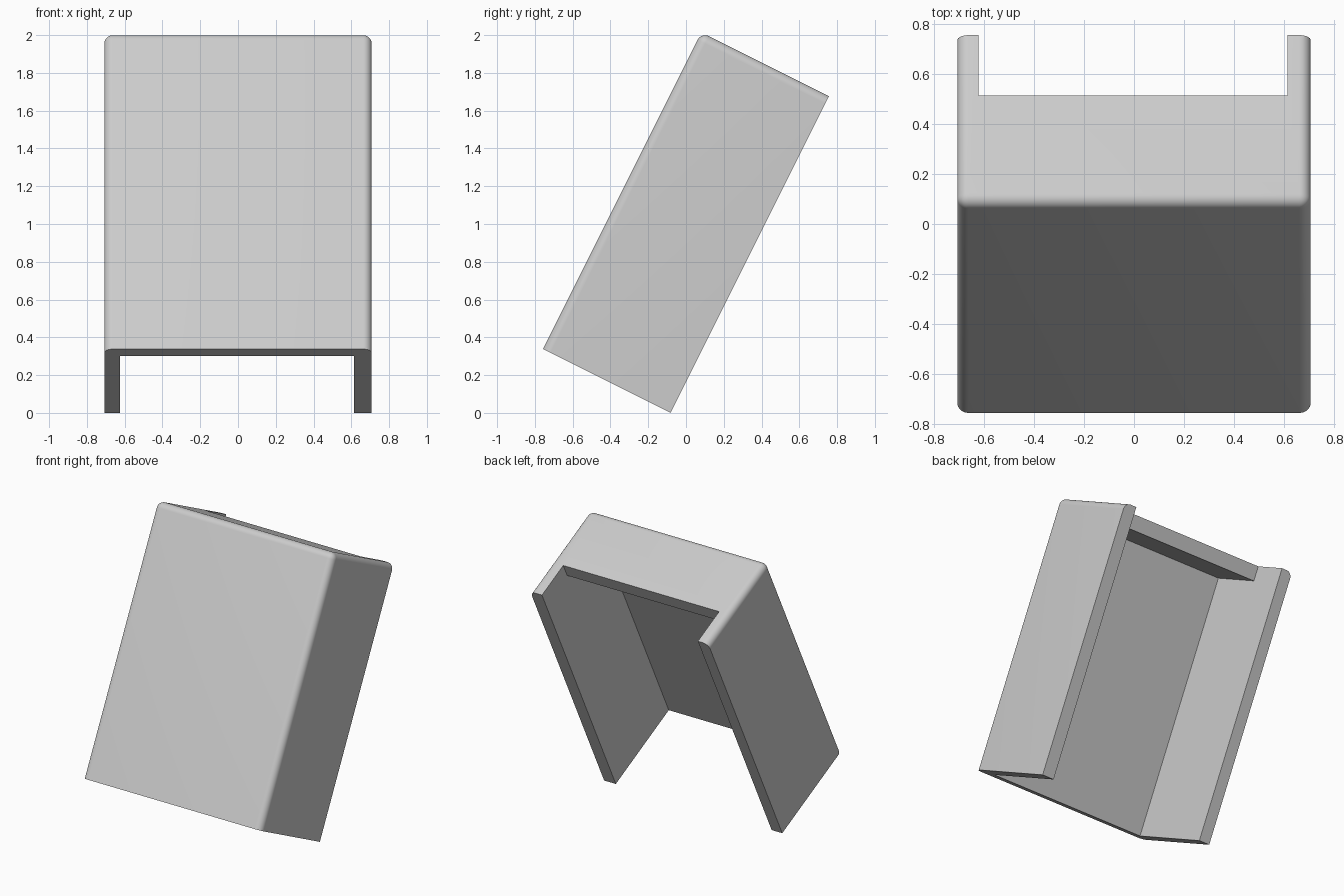
import bpy, bmesh, math
from mathutils import Matrix

if "Cube" in bpy.data.objects:
    bpy.data.objects.remove(bpy.data.objects["Cube"])

HALF_W, DEPTH, LENGTH = 0.708, 0.755, 1.875
RADIUS = 0.045
TILT = math.atan(0.5)


def make_object(name, bm):
    mesh = bpy.data.meshes.new(name)
    bmesh.ops.recalc_face_normals(bm, faces=bm.faces)
    bm.to_mesh(mesh)
    bm.free()
    obj = bpy.data.objects.new(name, mesh)
    bpy.context.collection.objects.link(obj)
    return obj


def extruded_profile(name, points, x0, x1, round_edge=None):
    """Extrude a (y, z) profile from x0 to x1, rounding the chosen edges."""
    bm = bmesh.new()
    face = bm.faces.new([bm.verts.new((x0, y, z)) for y, z in points])
    ext = bmesh.ops.extrude_face_region(bm, geom=[face])
    verts = [v for v in ext["geom"] if isinstance(v, bmesh.types.BMVert)]
    bmesh.ops.translate(bm, verts=verts, vec=(x1 - x0, 0, 0))
    if round_edge:
        edges = [e for e in bm.edges if round_edge(e)]
        bmesh.ops.bevel(bm, geom=edges, offset=RADIUS, offset_type='OFFSET',
                        segments=8, profile=0.5, affect='EDGES')
    return make_object(name, bm)


def is_outer_edge(e):
    a, b = (v.co for v in e.verts)
    mid = (a + b) / 2
    front, top = mid.y < 0.001, mid.z > LENGTH - 0.001
    side = abs(mid.x) > HALF_W - 0.001
    return (front and top) or (front and side) or (top and side)


# Outer shell: front, top and sides share rounded edges
cover = extruded_profile("tilted_cover",
                         [(0, 0), (DEPTH, 0), (DEPTH, LENGTH), (0, LENGTH)],
                         -HALF_W, HALF_W, is_outer_edge)

# Hollow open at bottom and back, with a notch through the rear of the top
cutter = extruded_profile("hollow_cutter",
                          [(0.083, -0.2), (1, -0.2), (1, 2.2), (0.485, 2.2),
                           (0.485, LENGTH - 0.1), (0.083, LENGTH - 0.1)],
                          -0.624, 0.615)
cutter.hide_render = True

bpy.context.view_layer.objects.active = cover
cover.select_set(True)
mod = cover.modifiers.new("hollow", 'BOOLEAN')
mod.operation = 'DIFFERENCE'
mod.solver = 'EXACT'
mod.object = cutter
bpy.ops.object.modifier_apply(modifier=mod.name)
bpy.data.objects.remove(cutter)

# Lean the cover backward so it stands on the rear bottom edge
cover.data.transform(Matrix.Translation((0, -0.757, DEPTH * math.sin(TILT)))
                     @ Matrix.Rotation(-TILT, 4, 'X'))
bpy.ops.object.shade_smooth_by_angle(angle=math.radians(30))
